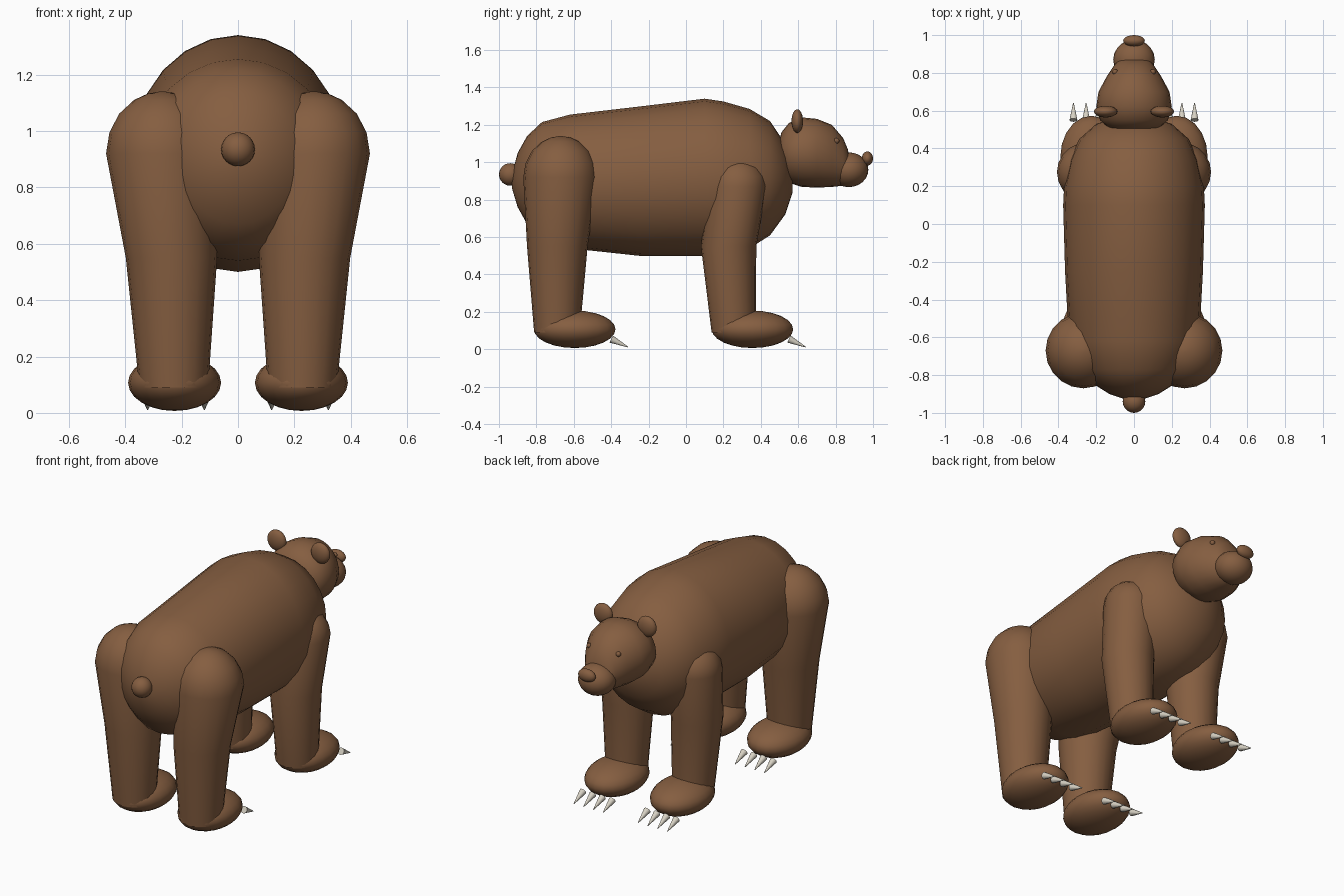
import bpy, bmesh, math
from mathutils import Matrix, Vector

if "Cube" in bpy.data.objects:
    bpy.data.objects.remove(bpy.data.objects["Cube"], do_unlink=True)


def material(name, rgb):
    m = bpy.data.materials.new(name)
    m.use_nodes = True
    m.diffuse_color = (*rgb, 1)
    m.node_tree.nodes["Principled BSDF"].inputs["Base Color"].default_value = (*rgb, 1)
    return m


FUR = material("brown fur", (0.235, 0.112, 0.052))
CLAW = material("ivory claw", (0.68, 0.64, 0.55))


def finish(name, bm, mat):
    bmesh.ops.recalc_face_normals(bm, faces=bm.faces)
    mesh = bpy.data.meshes.new(name)
    bm.to_mesh(mesh)
    bm.free()
    mesh.materials.append(mat)
    ob = bpy.data.objects.new(name, mesh)
    bpy.context.collection.objects.link(ob)
    bpy.ops.object.select_all(action="DESELECT")
    ob.select_set(True)
    bpy.context.view_layer.objects.active = ob
    bpy.ops.object.shade_smooth_by_angle(angle=math.radians(50))
    return ob


def ellipsoid(name, centre, radii, segments=20, rings=12):
    bm = bmesh.new()
    bmesh.ops.create_uvsphere(
        bm, u_segments=segments, v_segments=rings, radius=1,
        matrix=Matrix.Translation(centre) @ Matrix.Diagonal((*radii, 1)))
    return finish(name, bm, FUR)


def loft(name, rings, sides=24):
    """Skin elliptical rings given as (centre, half axis, half axis)."""
    bm = bmesh.new()
    loops = []
    for centre, a, b in rings:
        loops.append([
            bm.verts.new(Vector(centre) + math.sin(t) * Vector(a) + math.cos(t) * Vector(b))
            for t in (2 * math.pi * i / sides for i in range(sides))])
    for low, high in zip(loops, loops[1:]):
        for i in range(sides):
            j = (i + 1) % sides
            bm.faces.new((low[i], low[j], high[j], high[i]))
    bm.faces.new(loops[0])
    bm.faces.new(loops[-1])
    return finish(name, bm, FUR)


def loft_along_y(name, stations):
    """Stations are (y, top, bottom, half width)."""
    loft(name, [((0, y, (top + low) / 2), (w, 0, 0), (0, 0, (top - low) / 2))
                for y, top, low, w in stations])


def leg(name, side, stations, dome):
    """Stations are (z, x, y, radius), ending in a dome of the given height."""
    rings = [((side * x, y, z), (r, 0, 0), (0, r, 0)) for z, x, y, r in stations]
    z, x, y, r = stations[-1]
    for deg in (20, 40, 60, 75, 87):
        t = math.radians(deg)
        c = r * math.cos(t)
        rings.append(((side * x, y, z + dome * math.sin(t)), (c, 0, 0), (0, c, 0)))
    loft(name, rings, 20)


# Trunk and tail
loft_along_y("body", [
    (-0.93, 0.94, 0.86, 0.04), (-0.90, 1.05, 0.76, 0.13), (-0.85, 1.14, 0.67, 0.21),
    (-0.77, 1.215, 0.585, 0.29), (-0.62, 1.255, 0.54, 0.345), (-0.25, 1.298, 0.50, 0.365),
    (0.1, 1.34, 0.50, 0.375), (0.2, 1.325, 0.505, 0.37), (0.34, 1.285, 0.54, 0.34),
    (0.45, 1.22, 0.61, 0.29), (0.53, 1.10, 0.72, 0.20), (0.57, 0.97, 0.84, 0.07)])
ellipsoid("tail", (0, -0.94, 0.935), (0.06, 0.06, 0.06))

# Head, muzzle and nose
loft_along_y("head", [
    (0.493, 1.09, 0.99, 0.08), (0.51, 1.16, 0.93, 0.135), (0.55, 1.21, 0.89, 0.18),
    (0.62, 1.24, 0.868, 0.2), (0.70, 1.232, 0.865, 0.188), (0.78, 1.2, 0.868, 0.145),
    (0.84, 1.13, 0.875, 0.105), (0.865, 1.07, 0.89, 0.085), (0.88, 1.0, 0.93, 0.05)])
ellipsoid("muzzle", (0, 0.87, 0.96), (0.11, 0.105, 0.093))
ellipsoid("nose", (0, 0.97, 1.02), (0.057, 0.03, 0.038))

# Paired parts
for side, label in ((1, "left"), (-1, "right")):
    ellipsoid(f"{label}_ear", (side * 0.15, 0.595, 1.22), (0.062, 0.031, 0.063))
    ellipsoid(f"{label}_eye", (side * 0.1, 0.805, 1.115), (0.015, 0.015, 0.015), 12, 8)

    leg(f"{label}_hind_leg", side, [
        (0.09, 0.228, -0.69, 0.122), (0.55, 0.236, -0.688, 0.162),
        (0.92, 0.268, -0.67, 0.2)], 0.22)
    leg(f"{label}_fore_leg", side, [
        (0.09, 0.228, 0.255, 0.118), (0.55, 0.236, 0.228, 0.148),
        (0.87, 0.252, 0.275, 0.156)], 0.155)

    for part, y in (("hind", -0.595), ("fore", 0.355)):
        ellipsoid(f"{label}_{part}_foot", (side * 0.225, y, 0.107), (0.165, 0.218, 0.1))

        # Four claws pointing forward and slightly down
        for n in range(4):
            base = Vector((side * (0.22 + 0.067 * (n - 1.5)), y + 0.195, 0.055))
            tip = base + Vector((0, 0.09, -0.043))
            aim = (tip - base).to_track_quat("Z", "Y").to_matrix().to_4x4()
            bm = bmesh.new()
            bmesh.ops.create_cone(
                bm, cap_ends=True, segments=12, radius1=0.021, radius2=0.002,
                depth=(tip - base).length,
                matrix=Matrix.Translation((base + tip) / 2) @ aim)
            finish(f"{label}_{part}_claw_{n + 1}", bm, CLAW)
